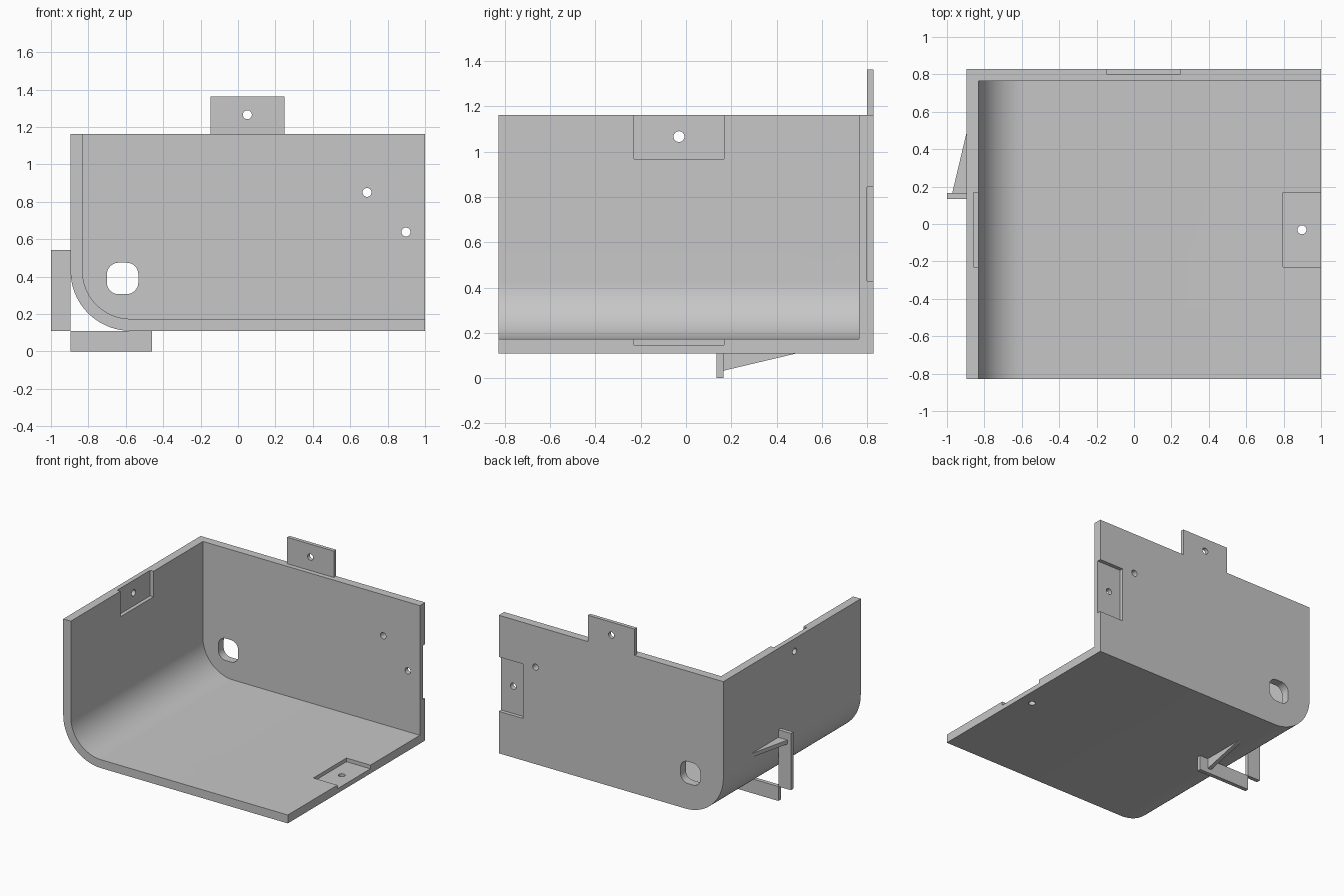
import bpy, bmesh, math
from mathutils import Vector, Matrix

if "Cube" in bpy.data.objects:
    bpy.data.objects.remove(bpy.data.objects["Cube"], do_unlink=True)

grey = bpy.data.materials.new("light grey")
grey.use_nodes = True
colour = (0.57, 0.57, 0.57, 1)
grey.diffuse_color = colour
grey.node_tree.nodes["Principled BSDF"].inputs["Base Color"].default_value = colour


def finish(name, bm):
    bmesh.ops.recalc_face_normals(bm, faces=bm.faces)
    mesh = bpy.data.meshes.new(name)
    bm.to_mesh(mesh)
    bm.free()
    mesh.materials.append(grey)
    ob = bpy.data.objects.new(name, mesh)
    bpy.context.collection.objects.link(ob)
    return ob


def extrude(name, base, direction):
    """Solid from a closed outline swept along a direction."""
    bm = bmesh.new()
    face = bm.faces.new([bm.verts.new(p) for p in base])
    res = bmesh.ops.extrude_face_region(bm, geom=[face], use_keep_orig=True)
    verts = [g for g in res["geom"] if isinstance(g, bmesh.types.BMVert)]
    bmesh.ops.translate(bm, verts=verts, vec=direction)
    return finish(name, bm)


def box(name, x, y, z):
    base = [(x[0], y[0], z[0]), (x[1], y[0], z[0]), (x[1], y[1], z[0]), (x[0], y[1], z[0])]
    return extrude(name, base, (0, 0, z[1] - z[0]))


def arc(cx, cz, r, start, steps):
    """Quarter circle in the x-z plane, counterclockwise from start degrees."""
    angles = [math.radians(start + 90 * i / steps) for i in range(steps + 1)]
    return [(cx + r * math.cos(a), cz + r * math.sin(a)) for a in angles]


def prism(name, outline, y0, y1):
    return extrude(name, [(x, y0, z) for x, z in outline], (0, y1 - y0, 0))


def pin(centre, axis):
    """Round cutter for a screw hole."""
    bm = bmesh.new()
    turn = Vector((0, 0, 1)).rotation_difference(Vector(axis)).to_matrix().to_4x4()
    bmesh.ops.create_cone(bm, cap_ends=True, segments=24, radius1=0.024, radius2=0.024,
                          depth=0.3, matrix=Matrix.Translation(centre) @ turn)
    return finish("hole_cutter", bm)


def activate(ob):
    bpy.ops.object.select_all(action="DESELECT")
    ob.select_set(True)
    bpy.context.view_layer.objects.active = ob


def cut(ob, cutters):
    activate(ob)
    for c in cutters:
        c.hide_render = True
        mod = ob.modifiers.new("cut", "BOOLEAN")
        mod.operation, mod.solver, mod.object = "DIFFERENCE", "EXACT", c
        bpy.ops.object.modifier_apply(modifier=mod.name)
        bpy.data.objects.remove(c, do_unlink=True)


# Shell: floor, side wall with a rounded corner, and back wall
X0, X1, Y, Z0, Z1 = -0.895, 1.0, 0.828, 0.11, 1.163
T, R = 0.064, 0.32
cx, cz = X0 + R, Z0 + R
shell = prism("shell", arc(cx, cz, R, 180, 24) + [(X1, Z0), (X1, Z1), (X0, Z1)], -Y, Y)
cavity = prism("cavity_cutter", arc(cx, cz, R - T, 180, 24)
               + [(1.3, Z0 + T), (1.3, 1.5), (X0 + T, 1.5)], -1.2, Y - T)

# Rounded square port in the back wall
px, pz, half, r = -0.617, 0.39, 0.084, 0.062
port = []
for i, (sx, sz) in enumerate([(1, 1), (-1, 1), (-1, -1), (1, -1)]):
    port += arc(px + sx * (half - r), pz + sz * (half - r), r, 90 * i, 8)

# Shallow seats at the three open edges, and the screw holes
D = 0.028
cut(shell, [
    cavity,
    prism("port_cutter", port, 0.6, 1),
    box("back_seat_cutter", (0.797, 1.2), (Y - D, 1), (0.43, 0.845)),
    box("floor_seat_cutter", (0.797, 1.2), (-0.23, 0.168), (Z0 + T - D, 0.4)),
    box("wall_seat_cutter", (X0 + T - D, -0.6), (-0.23, 0.168), (0.968, 1.5)),
    pin((0.69, 0.8, 0.85), (0, 1, 0)),
    pin((0.898, 0.8, 0.638), (0, 1, 0)),
    pin((0.898, -0.031, 0.13), (0, 0, 1)),
    pin((X0, -0.031, 1.067), (1, 0, 0)),
])
activate(shell)
bpy.ops.object.shade_smooth_by_angle(angle=math.radians(30))

# Mounting tab on the top of the back wall
tab = box("mounting_tab", (-0.146, 0.248), (Y - D, Y), (Z1, 1.364))
cut(tab, [pin((0.05, Y, 1.265), (0, 1, 0))])
activate(tab)
bpy.ops.object.shade_smooth_by_angle(angle=math.radians(30))

# Stop plates outside the rounded corner
y0, y1 = 0.135, 0.165
box("side_stop_plate", (-1, X0), (y0, y1), (Z0, 0.543))
box("bottom_stop_plate", (X0, -0.46), (y0, y1), (0, Z0))

# Tapered ribs bracing the stop plates
tip, end = 0.077, 0.49
extrude("side_rib", [(X0, y1, 0.455), (X0 - tip, y1, 0.455), (X0, end, 0.455)], (0, 0, 0.03))
extrude("bottom_rib", [(-0.56, y1, Z0), (-0.56, y1, Z0 - tip), (-0.56, end, Z0)], (0.03, 0, 0))
